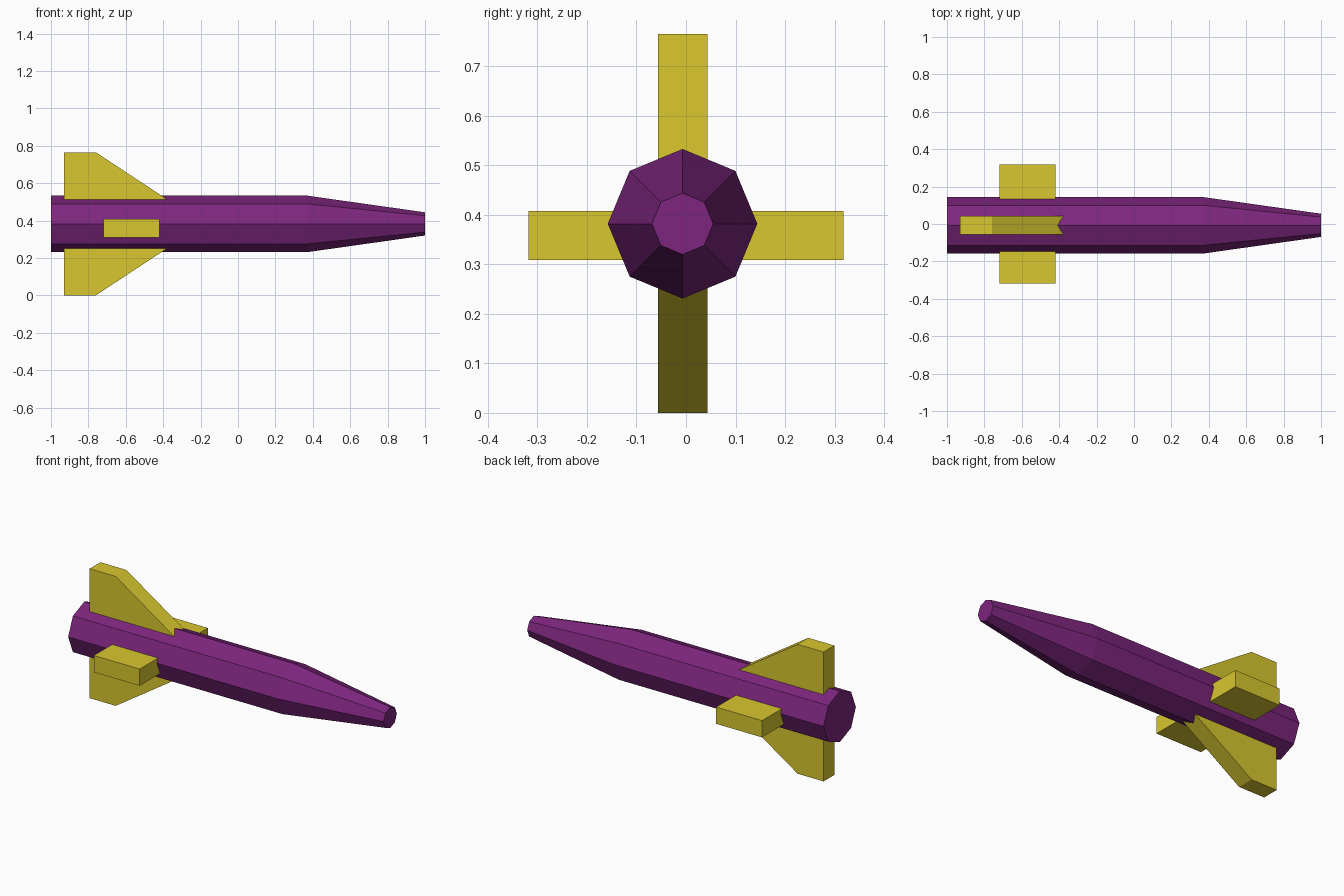
import bpy
import math

if "Cube" in bpy.data.objects:
    bpy.data.objects.remove(bpy.data.objects["Cube"])

CY, CZ = -0.007, 0.382  # body axis


def material(name, colour):
    m = bpy.data.materials.new(name)
    m.diffuse_color = (*colour, 1.0)
    m.use_nodes = True
    m.node_tree.nodes["Principled BSDF"].inputs["Base Color"].default_value = m.diffuse_color
    return m


purple = material("purple", (0.205, 0.019, 0.205))
yellow = material("yellow", (0.69, 0.57, 0.029))


def loft(name, rings, mat):
    """Join equal-sized rings of points into a closed flat-shaded solid."""
    n = len(rings[0])
    verts = [p for ring in rings for p in ring]
    faces = [tuple(range(n))[::-1],
             tuple(range(len(verts) - n, len(verts)))]
    for r in range(len(rings) - 1):
        for i in range(n):
            j = (i + 1) % n
            faces.append((r * n + i, r * n + j, (r + 1) * n + j, (r + 1) * n + i))
    mesh = bpy.data.meshes.new(name)
    mesh.from_pydata(verts, [], faces)
    mesh.materials.append(mat)
    obj = bpy.data.objects.new(name, mesh)
    bpy.context.collection.objects.link(obj)
    return obj


def octagon(x, r):
    return [(x, CY + r * math.cos(i * math.pi / 4), CZ + r * math.sin(i * math.pi / 4))
            for i in range(8)]


# Octagonal body with a tapered, blunt nose
loft("body", [octagon(-1, 0.151), octagon(0.37, 0.151), octagon(1, 0.062)], purple)

# Upright swept tail fins, one slab passing through the body
profile = [(-0.93, 0), (-0.76, 0), (-0.18, CZ), (-0.76, 0.765), (-0.93, 0.765)]
loft("tail_fins", [[(x, y, z) for x, z in profile] for y in (0.043, -0.057)], yellow)

# Sideways block wings, one bar passing through the body
section = [(-0.72, 0.309), (-0.42, 0.309), (-0.42, 0.408), (-0.72, 0.408)]
loft("side_wings", [[(x, y, z) for x, z in section] for y in (0.318, -0.318)], yellow)
